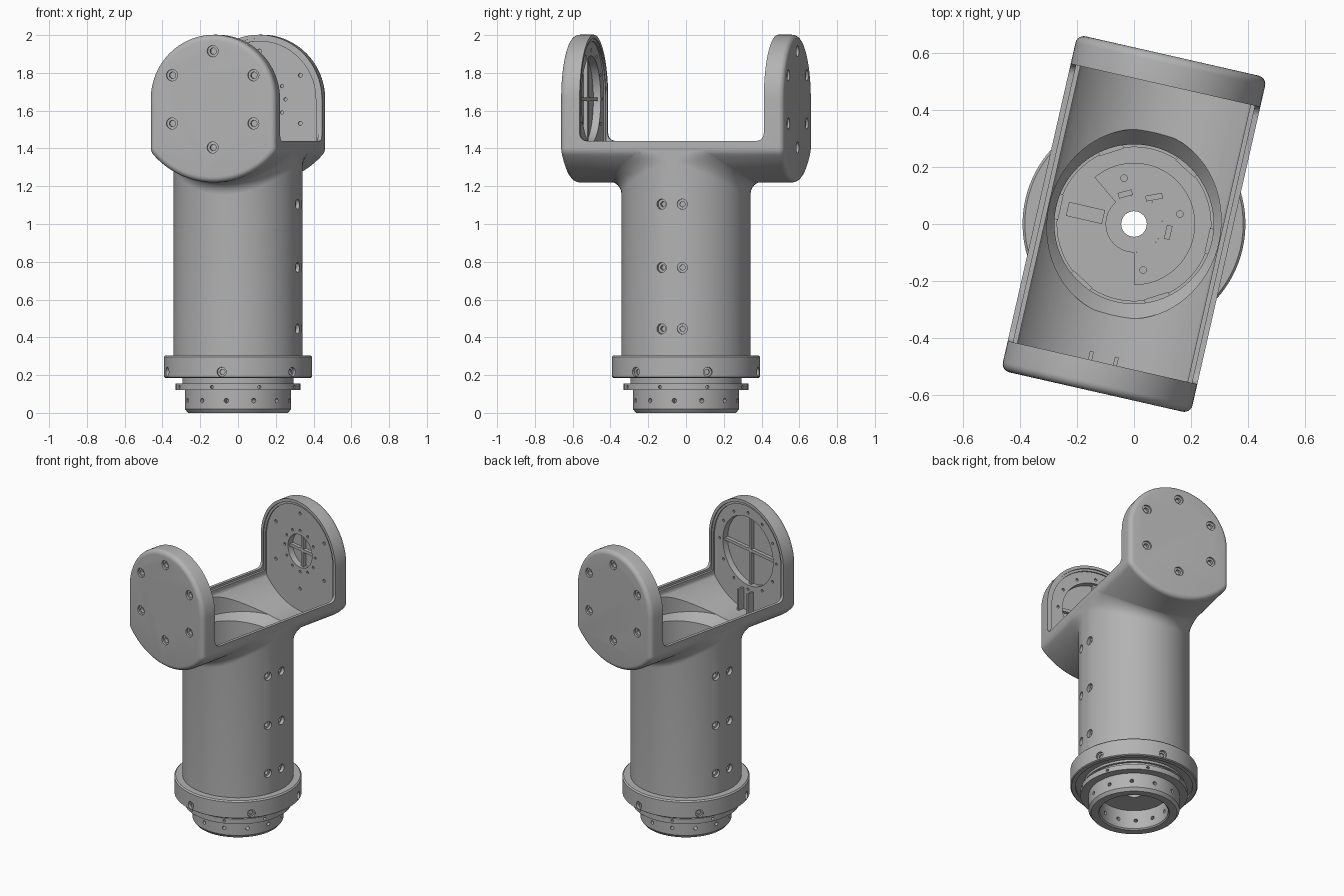
import bpy, bmesh, math
from math import sin, cos, radians, sqrt, pi
from mathutils import Vector, Matrix

cube = bpy.data.objects.get("Cube")
if cube:
    bpy.data.objects.remove(cube)

TURN = radians(-12.8)      # whole link is turned about z
AXIS = 1.66                # height of the fork axis
HALF, LOW, FIL = 0.342, 0.44, 0.06   # fork half width, underside radius, corner fillet
END, PANEL = 0.606, 0.515  # outer plate face and inner panel distance
FLOOR = 0.33               # disc height inside the column
parts = []

mat = bpy.data.materials.new("machined grey")
mat.use_nodes = True
GREY = (0.45, 0.45, 0.45, 1)
mat.diffuse_color = GREY
mat.node_tree.nodes["Principled BSDF"].inputs["Base Color"].default_value = GREY


def finish(name, bm, keep=True):
    bmesh.ops.recalc_face_normals(bm, faces=bm.faces[:])
    me = bpy.data.meshes.new(name)
    bm.to_mesh(me)
    bm.free()
    ob = bpy.data.objects.new(name, me)
    bpy.context.collection.objects.link(ob)
    me.materials.append(mat)
    if keep:
        parts.append(ob)
    else:
        ob.hide_render = True
    return ob


def skin(bm, rings, closed=False):
    """Bridge rings of points; cap the ends unless the section is closed."""
    loops = [[bm.verts.new(p) for p in ring] for ring in rings]
    pairs = list(zip(loops, loops[1:]))
    if closed:
        pairs.append((loops[-1], loops[0]))
    for a, b in pairs:
        for i in range(len(a)):
            j = (i + 1) % len(a)
            bm.faces.new((a[i], a[j], b[j], b[i]))
    if not closed:
        bm.faces.new(loops[0])
        bm.faces.new(loops[-1])


def circle(r, z, n, m=Matrix()):
    return [m @ Vector((r * cos(2 * pi * i / n), r * sin(2 * pi * i / n), z)) for i in range(n)]


def lathe(name, profile, n=96, closed=False, keep=True):
    bm = bmesh.new()
    skin(bm, [circle(r, z, n) for r, z in profile], closed)
    return finish(name, bm, keep)


def prism(name, pts, axis, a, b, keep=True):
    def place(p, h):
        return {"x": (h, p[0], p[1]), "y": (p[0], h, p[1]), "z": (p[0], p[1], h)}[axis]
    bm = bmesh.new()
    skin(bm, [[place(p, a) for p in pts], [place(p, b) for p in pts]])
    return finish(name, bm, keep)


def box(name, center, size, rot=0):
    bm = bmesh.new()
    m = Matrix.Translation(center) @ Matrix.Rotation(rot, 4, "Z") @ Matrix.Diagonal((*size, 1))
    bmesh.ops.create_cube(bm, size=1, matrix=m)
    return finish(name, bm)


def arc(r, a0, a1, n, cx=0, cy=0):
    return [(cx + r * cos(radians(a0 + (a1 - a0) * i / n)),
             cy + r * sin(radians(a0 + (a1 - a0) * i / n))) for i in range(n + 1)]


def arch(inset):
    """Round top, straight sides, filleted corners and a bottom arc."""
    half, low, f = HALF - inset, LOW - inset, FIL - inset
    cx, cz = HALF - FIL, AXIS - sqrt((LOW - FIL) ** 2 - (HALF - FIL) ** 2)
    a = math.degrees(math.acos((HALF - FIL) / (LOW - FIL)))
    return (arc(half, 0, 180, 48, 0, AXIS) + arc(f, 180, 180 + a, 8, -cx, cz)
            + arc(low, 180 + a, 360 - a, 36, 0, AXIS)[1:-1] + arc(f, 360 - a, 360, 8, cx, cz))


def drill(bm, p, d, steps, n=20):
    """Stepped hole cutter at p, opening along d; steps are (radius, depth)."""
    m = Matrix.Translation(p) @ Vector(d).to_track_quat("Z", "Y").to_matrix().to_4x4()
    rings, top = [], 0.02
    for r, depth in steps:
        rings += [circle(r, top, n, m), circle(r, -depth, n, m)]
        top = -depth
    skin(bm, rings)


def combine(ob, tool, op="DIFFERENCE"):
    mod = ob.modifiers.new("cut", "BOOLEAN")
    mod.operation, mod.solver, mod.object = op, "EXACT", tool
    dg = bpy.context.evaluated_depsgraph_get()
    me = bpy.data.meshes.new_from_object(ob.evaluated_get(dg))
    ob.modifiers.clear()
    ob.data = me
    bpy.data.objects.remove(tool)


def around(n, offset=0):
    return [radians(offset + 360 * k / n) for k in range(n)]


# Fork body: filleted block with rounded ends
EDGE = 0.03
bm = bmesh.new()
ends = [(EDGE * (1 - sin(radians(t))), END - EDGE * (1 - cos(radians(t)))) for t in range(0, 91, 15)]
sections = [(d, -y) for d, y in ends] + [(d, y) for d, y in reversed(ends)]
skin(bm, [[(x, y, z) for x, z in arch(d)] for d, y in sections])
body = finish("fork_and_column", bm)

# Column, flaring into the curved underside of the fork
LIM = 0.34


def underside(x):
    x = abs(x)
    cx, reach = HALF - FIL, LOW - FIL
    if x < cx / reach * LOW:
        return AXIS - sqrt(LOW ** 2 - x * x)
    return AXIS - sqrt(reach ** 2 - cx ** 2) - sqrt(FIL ** 2 - (x - cx) ** 2)


def column_ring(r, dz=None, z=None, n=96):
    ring = []
    for p in circle(r, 0, n):
        x = max(-LIM, min(LIM, p.x))
        ring.append((x, p.y, z if z is not None else underside(x) + dz))
    return ring


bm = bmesh.new()
rings = [column_ring(0.342, z=0.29)]
for k in range(9):
    t = radians(90 * k / 8)
    rings.append(column_ring(0.342 + 0.07 * (1 - cos(t)), dz=0.003 - 0.07 * (1 - sin(t))))
rings += [column_ring(0.4, dz=0.025), column_ring(0.02, z=1.3)]
skin(bm, rings)
combine(body, finish("column", bm, False), "UNION")

# Gap between the plates, with rounded lower corners
gap = [(0.5, 2.2), (-0.5, 2.2)] + arc(0.04, 180, 270, 6, -0.46, 1.48) + arc(0.04, 270, 360, 6, 0.46, 1.48)
combine(body, prism("gap", gap, "x", -0.6, 0.6, False))

# Trough with recessed panels, and the stepped lip around it
combine(body, prism("trough", arch(0.035), "y", -PANEL, PANEL, False))
lip = arc(0.322, 0, 180, 48, 0, AXIS) + [(-0.322, 1.425), (0.322, 1.425)]
combine(body, prism("lip", lip, "y", -0.507, 0.507, False))

# Hollow column, opening into the trough
combine(body, lathe("well", [(0.28, 0.2), (0.28, 1.42)], keep=False))
flare = lathe("well_flare", [(0.28, 1.195), (0.335, 1.262), (0.335, 1.42)], keep=False)
flare.scale.x = 0.91
bpy.context.view_layer.update()
combine(body, flare)

# Screw holes and panel openings
bm = bmesh.new()
screw = [(0.03, 0.012), (0.017, 0.03)]
for side in (-1, 1):
    for a in around(6, 30):
        drill(bm, (0.255 * cos(a), side * END, AXIS + 0.255 * sin(a)), (0, side, 0), screw)
    for z in (0.445, 0.77, 1.105):
        for a in (radians(-9.5), radians(9.5)):
            d = Vector((side * cos(a), sin(a), 0))
            drill(bm, d * 0.34 + Vector((0, 0, z)), d, [(0.027, 0.02), (0.014, 0.04)])
    opening = 0.23 if side < 0 else 0.11
    drill(bm, (0, side * PANEL, AXIS), (0, -side, 0), [(opening, 0.04)], 64)
    small = opening + 0.03
    for a in around(12):
        drill(bm, (small * cos(a), side * PANEL, AXIS + small * sin(a)), (0, -side, 0), [(0.009, 0.01)], 12)
for a in around(6, 30):
    drill(bm, (0.255 * cos(a), PANEL, AXIS + 0.255 * sin(a)), (0, -1, 0), [(0.011, 0.01)], 12)
combine(body, finish("holes", bm, False))

# Cross ribs in the panel openings
for name, y, r in (("front", -0.545, 0.229), ("back", 0.545, 0.109)):
    box(name + "_upright_rib", (0, y, AXIS), (0.02, 0.025, 2 * r))
    box(name + "_level_rib", (0, y, AXIS), (2 * r, 0.025, 0.02))

# Cable guide below the front opening
for side in (-1, 1):
    box("cable_guide_wall", (side * 0.045, -0.495, 1.325), (0.014, 0.05, 0.15))

# Floor disc in the column, with lugs and shallow plates
lathe("floor_disc", [(0.045, FLOOR - 0.035), (0.272, FLOOR - 0.035), (0.272, FLOOR), (0.045, FLOOR)], closed=True)
for a in around(6):
    box("disc_lug", (0.272 * cos(a), 0.272 * sin(a), FLOOR), (0.016, 0.09, 0.02), a)
low, high = FLOOR - 0.001, FLOOR + 0.008
lathe("hub_plate", [(0.045, low), (0.1, low), (0.1, high), (0.045, high)], 48, closed=True)
prism("sector_plate", arc(0.215, -77, 143, 48) + arc(0.1, 143, -77, 36), "z", low, high)
for r, deg, size, rot in ((0.175, 180, (0.13, 0.05), 0), (0.11, 119, (0.05, 0.02), 28),
                          (0.118, 66, (0.06, 0.02), 23), (0.124, -1, (0.02, 0.05), 0)):
    a = radians(deg)
    z = FLOOR + (0.004 if r > 0.15 else 0.012)
    box("disc_tab", (r * cos(a), r * sin(a), z), (*size, 0.009), radians(rot))
for deg in (115, 25, -66):
    a = radians(deg)
    stud = arc(0.013, 0, 345, 23, 0.165 * cos(a), 0.165 * sin(a))
    prism("disc_stud", stud, "z", FLOOR + 0.007, FLOOR + 0.016)

# Base: clamp ring, thin flange and spigot in one turned profile
base = lathe("base_flange", [
    (0.21, 0.008), (0.218, 0), (0.265, 0), (0.28, 0.02), (0.28, 0.12), (0.33, 0.12), (0.33, 0.155),
    (0.295, 0.155), (0.295, 0.185), (0.31, 0.185), (0.31, 0.2), (0.36, 0.2), (0.36, 0.185),
    (0.385, 0.185), (0.392, 0.19), (0.392, 0.297), (0.384, 0.305), (0.33, 0.305),
    (0.045, 0.3), (0.045, 0.135), (0.21, 0.135)], closed=True)
bm = bmesh.new()
for n, offset, r, z, steps in ((6, 30, 0.39, 0.217, [(0.025, 0.015), (0.014, 0.025)]),
                               (8, -12, 0.33, 0.137, [(0.009, 0.02)]),
                               (12, 0, 0.28, 0.065, [(0.012, 0.1)])):
    for a in around(n, offset):
        d = Vector((cos(a), sin(a), 0))
        drill(bm, d * r + Vector((0, 0, z)), d, steps, 16)
combine(base, finish("base_holes", bm, False))

# Turn the whole link and smooth the round faces
for ob in parts:
    ob.data.transform(Matrix.Rotation(TURN, 4, "Z"))
    bpy.ops.object.select_all(action="DESELECT")
    ob.select_set(True)
    bpy.context.view_layer.objects.active = ob
    bpy.ops.object.shade_smooth_by_angle(angle=radians(30))
